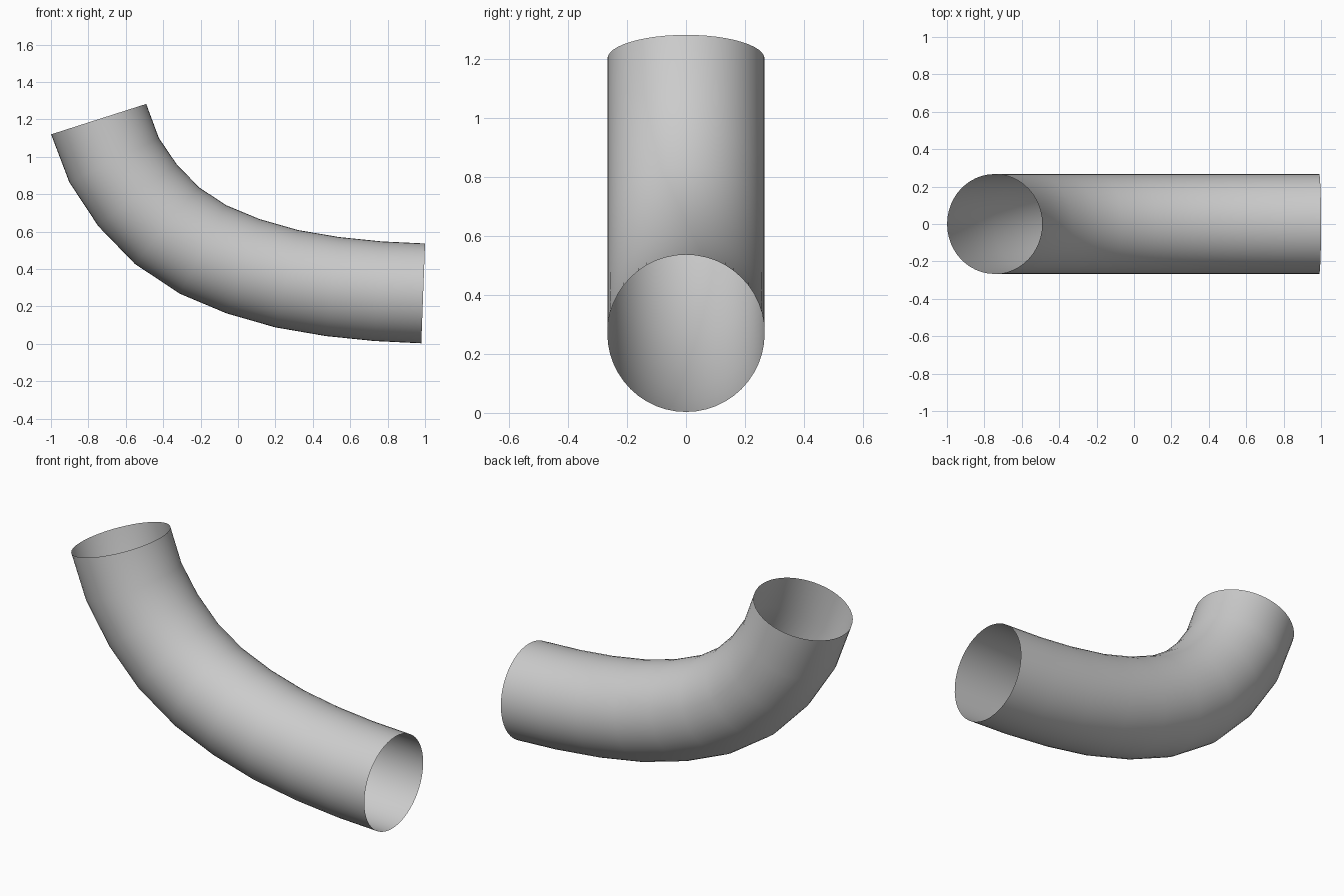
import bpy
import bmesh
import math
from mathutils import Vector

cube = bpy.data.objects.get("Cube")
if cube:
    bpy.data.objects.remove(cube, do_unlink=True)

SIDES = 48
RADIUS = 0.267

# Outer and inner side of the bend, one (x, z) pair for each ring
OUTER = [(-1, 1.12), (-0.9, 0.865), (-0.745, 0.63), (-0.55, 0.43), (-0.31, 0.27),
         (-0.06, 0.165), (0.2, 0.09), (0.47, 0.043), (0.73, 0.015), (0.98, 0.003)]
INNER = [(-0.49, 1.283), (-0.425, 1.1), (-0.33, 0.96), (-0.21, 0.835), (-0.065, 0.74),
         (0.115, 0.665), (0.32, 0.607), (0.54, 0.57), (0.77, 0.548), (1, 0.537)]

grey = bpy.data.materials.new("light grey")
grey.use_nodes = True
colour = (0.6, 0.6, 0.6, 1)
grey.diffuse_color = colour
grey.node_tree.nodes["Principled BSDF"].inputs["Base Color"].default_value = colour


def add_ring(bm, outer, inner):
    """Circle across the tube, standing on the line from outer to inner side."""
    low = Vector((outer[0], 0, outer[1]))
    high = Vector((inner[0], 0, inner[1]))
    centre = (low + high) / 2
    up = (high - low).normalized() * RADIUS
    side = Vector((0, RADIUS, 0))
    angles = [math.tau * i / SIDES for i in range(SIDES)]
    return [bm.verts.new(centre + up * math.cos(a) + side * math.sin(a)) for a in angles]


# Open bent tube
bm = bmesh.new()
rings = [add_ring(bm, o, i) for o, i in zip(OUTER, INNER)]
for a, b in zip(rings, rings[1:]):
    for i in range(SIDES):
        j = (i + 1) % SIDES
        bm.faces.new((a[i], a[j], b[j], b[i]))
# Face outwards: the top side of the last segment should look up
bm.normal_update()
bm.faces.ensure_lookup_table()
if bm.faces[-SIDES].normal.z < 0:
    bmesh.ops.reverse_faces(bm, faces=bm.faces[:])
mesh = bpy.data.meshes.new("bent_tube")
bm.to_mesh(mesh)
bm.free()
mesh.materials.append(grey)
tube = bpy.data.objects.new("bent_tube", mesh)
bpy.context.collection.objects.link(tube)

bpy.context.view_layer.objects.active = tube
tube.select_set(True)
bpy.ops.object.shade_smooth_by_angle(angle=math.radians(40))
